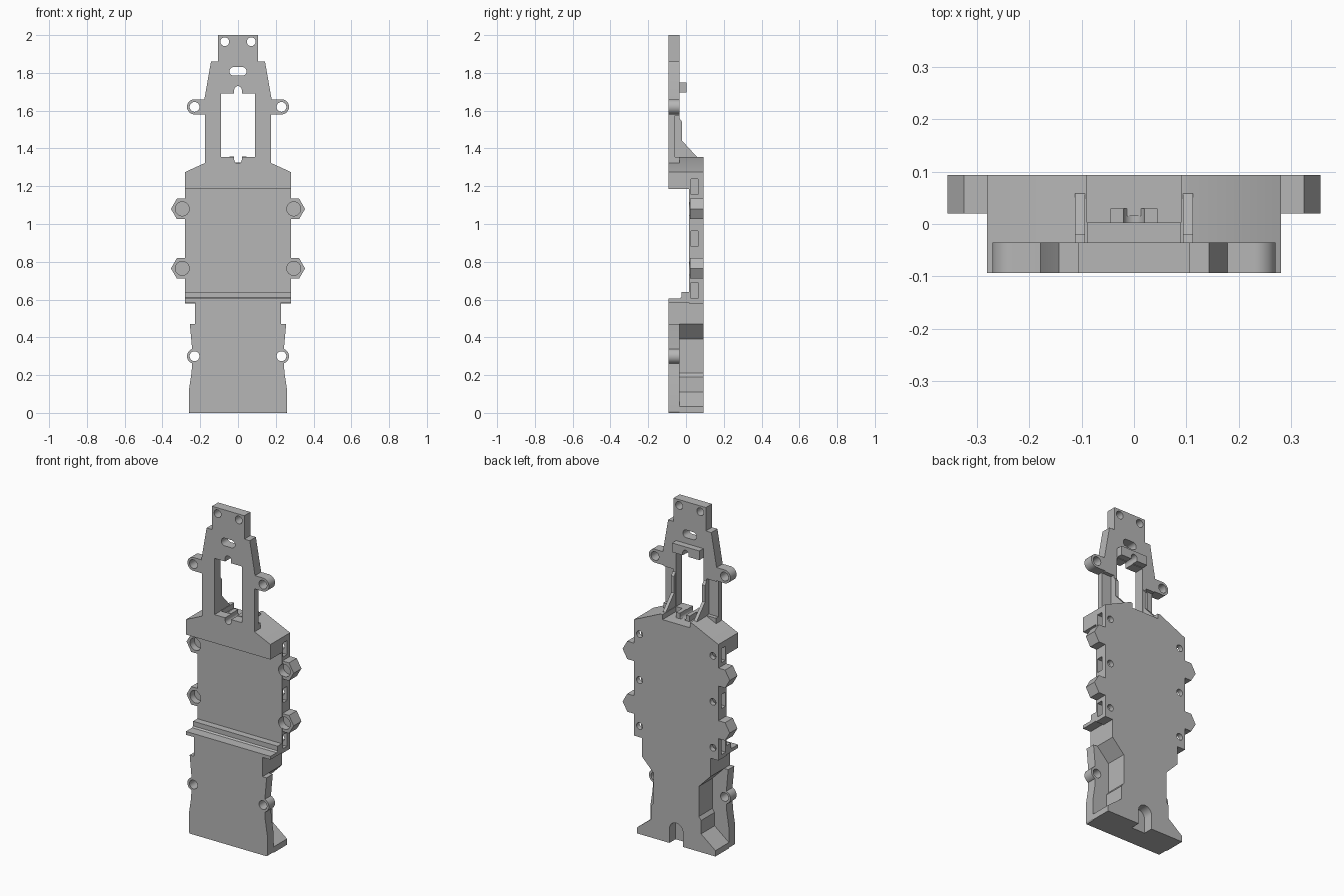
import bpy, bmesh
from math import cos, sin, pi, radians

if "Cube" in bpy.data.objects:
    bpy.data.objects.remove(bpy.data.objects["Cube"])

grey = bpy.data.materials.new("light grey plastic")
grey.use_nodes = True
grey.diffuse_color = (0.47, 0.47, 0.47, 1)
grey.node_tree.nodes["Principled BSDF"].inputs["Base Color"].default_value = (0.47, 0.47, 0.47, 1)

FRONT, WEB, MID, BACK = -0.093, -0.035, 0.015, 0.093
parts = []


def prism(name, pts, lo, hi, axis="y", keep=True):
    """Extrude an outline: (x, z) along y, or (y, z) along x."""
    bm = bmesh.new()
    place = (lambda p, t: (p[0], t, p[1])) if axis == "y" else (lambda p, t: (t, p[0], p[1]))
    a = [bm.verts.new(place(p, lo)) for p in pts]
    b = [bm.verts.new(place(p, hi)) for p in pts]
    bm.faces.new(a)
    bm.faces.new(b)
    for i in range(len(pts)):
        j = (i + 1) % len(pts)
        bm.faces.new((a[i], a[j], b[j], b[i]))
    bmesh.ops.recalc_face_normals(bm, faces=bm.faces)
    mesh = bpy.data.meshes.new(name)
    bm.to_mesh(mesh)
    bm.free()
    mesh.materials.append(grey)
    ob = bpy.data.objects.new(name, mesh)
    bpy.context.collection.objects.link(ob)
    if keep:
        parts.append(ob)
    return ob


def mirrored(half):
    return half + [(-x, z) for x, z in reversed(half)]


def rect(x0, x1, z0, z1):
    return [(x0, z0), (x1, z0), (x1, z1), (x0, z1)]


def arc(cx, cz, r, a0=0, a1=360, n=32):
    return [(cx + r * cos(radians(a0 + (a1 - a0) * i / n)),
             cz + r * sin(radians(a0 + (a1 - a0) * i / n))) for i in range(n + (a1 - a0 < 360))]


def cut(targets, pts, lo=-0.2, hi=0.2, axis="y"):
    """Subtract an extruded outline from each target."""
    cutter = prism("cutter", pts, lo, hi, axis, keep=False)
    cutter.hide_render = True
    for ob in targets:
        mod = ob.modifiers.new("cut", "BOOLEAN")
        mod.operation = "DIFFERENCE"
        mod.solver = "EXACT"
        mod.object = cutter
        bpy.context.view_layer.objects.active = ob
        bpy.ops.object.modifier_apply(modifier=mod.name)
    bpy.data.objects.remove(cutter)


# Main plates
frame = prism("upper_frame", mirrored([(.175, 1.3), (.175, 1.58), (.178, 1.66), (.143, 1.86),
                                       (.107, 1.86), (.107, 2)]), FRONT, WEB)
shoulder = prism("shoulder_block", mirrored([(.28, 1.185), (.28, 1.275), (.105, 1.355)]), FRONT, MID)
middle = prism("middle_plate", mirrored([(.28, .58), (.28, 1.275), (.105, 1.355)]), MID, BACK)
lower = prism("lower_front_plate", mirrored([(.255, 0), (.26, .008), (.26, .12), (.245, .22), (.243, .34),
                                             (.255, .47), (.228, .47), (.228, .585), (.28, .585),
                                             (.28, .605)]), FRONT, WEB)
core = prism("lower_back_body", mirrored([(.26, 0), (.26, .035), (.165, .11), (.165, .19), (.15, .21),
                                          (.15, .39), (.228, .47), (.228, .585), (.28, .585),
                                          (.28, .605)]), WEB, BACK)
prism("cross_step", [(WEB, .585), (MID, .585), (MID, .64), (-.025, .64), (-.025, .612), (WEB, .605)],
      -.28, .28, "x")

# Small bearing brackets behind the window
top_bracket = prism("top_bracket", rect(-.09, .09, 1.695, 1.75), WEB, .003)
low_bracket = prism("low_bracket", rect(-.045, .045, 1.3, 1.358), WEB, .03)

# Recess behind the window, window with round-ended shaft notch, oval slot
cut([shoulder, middle], rect(-.09, .09, 1.325, 1.5), WEB, .2)
cut([frame], rect(-.09, .09, 1.355, 1.692))
cut([frame, shoulder, low_bracket, top_bracket], arc(0, 1.71, .02, 0, 180) + arc(0, 1.34, .02, 180, 360))
cut([frame], arc(.022, 1.808, .023, -90, 90) + arc(-.022, 1.808, .023, 90, 270))

# Groove in the bottom of the back
cut([core], [(.045, -.1)] + arc(0, .085, .045, 0, 180) + [(-.045, -.1)], .035, .2)

for s, side in ((1, "left"), (-1, "right")):
    # Thin flange of each rail and its stiffening rib
    cut([frame], rect(*sorted((s * .112, s * .3)), 1.355, 1.575), -.058, .2)
    prism(side + "_rail_rib", [(-.07, 1.33), (.06, 1.33), (.058, 1.355), (-.02, 1.44), (-.02, 1.54),
                               (WEB, 1.56), (-.07, 1.56)], *sorted((s * .093, s * .112)), "x")
    # Screw holes in the top tab
    cut([frame], arc(s * .07, 1.965, .023))
    # Screw ears
    for z, level, inner in ((1.62, "upper", .16), (.3, "lower", .2)):
        outline = [(inner, z - .04)] + arc(.23, z, .04, -90, 90) + [(inner, z + .04)]
        ear = prism(f"{side}_{level}_ear", [(s * x, h) for x, h in outline], FRONT, WEB)
        cut([ear, lower], arc(s * .23, z, .026))
    # Hexagonal bosses with round front sockets
    for z, level in ((1.08, "upper"), (.765, "lower")):
        boss = prism(f"{side}_{level}_hex_boss", arc(s * .293, z, .062, n=6), .02, BACK)
        cut([boss, middle], arc(s * .295, z, .037), -.05, .06)
    # Side nut slots and the screw holes behind them
    for z in (1.197, .922, .647):
        cut([middle], rect(.026, .064, z - .042, z + .042), *sorted((s * .215, s * .4)), "x")
        cut([middle], arc(s * .243, z, .02), .05, .2)

# Smooth round walls, keep hard edges
bpy.ops.object.select_all(action="DESELECT")
for ob in parts:
    ob.select_set(True)
bpy.context.view_layer.objects.active = frame
bpy.ops.object.shade_smooth_by_angle(angle=radians(25))
